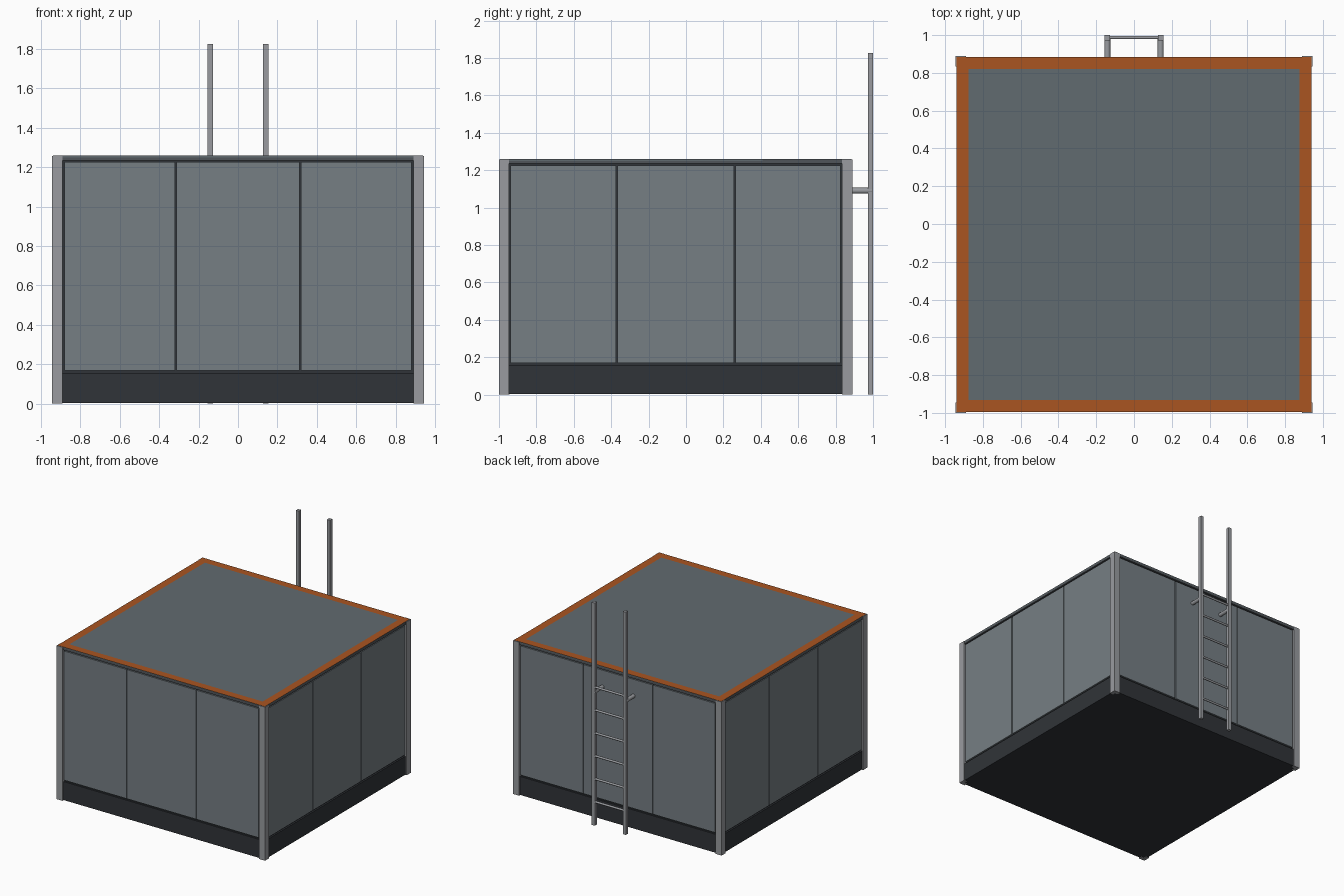
import bpy, bmesh, math
from mathutils import Matrix, Vector

if "Cube" in bpy.data.objects:
    bpy.data.objects.remove(bpy.data.objects["Cube"])

CY = -0.055   # centre of the cabin in y
H = 0.945     # half width at the corner posts


def mat(name, r, g, b):
    m = bpy.data.materials.new(name)
    m.diffuse_color = (r, g, b, 1)
    m.use_nodes = True
    m.node_tree.nodes["Principled BSDF"].inputs["Base Color"].default_value = m.diffuse_color
    return m


PANEL = mat("panel_grey", 0.18, 0.21, 0.23)
DARK = mat("dark_base", 0.03, 0.034, 0.04)
STEEL = mat("steel", 0.32, 0.33, 0.35)
ROOF = mat("roof_grey", 0.12, 0.145, 0.16)
RAIL = mat("rail_grey", 0.08, 0.09, 0.1)
ORANGE = mat("orange", 0.40, 0.09, 0.015)


def finish(bm, name, *mats):
    me = bpy.data.meshes.new(name)
    bm.to_mesh(me)
    bm.free()
    ob = bpy.data.objects.new(name, me)
    bpy.context.collection.objects.link(ob)
    for m in mats:
        me.materials.append(m)
    return ob


def box(name, lo, hi, m, turn=0):
    """Box between two corners, turned about the cabin axis by quarter turns."""
    lo, hi = Vector(lo), Vector(hi)
    bm = bmesh.new()
    bmesh.ops.create_cube(bm, size=1, matrix=Matrix.Translation((lo + hi) / 2)
                          @ Matrix.Diagonal((*(hi - lo), 1)))
    bm.transform(Matrix.Translation((0, CY, 0)) @ Matrix.Rotation(turn * math.pi / 2, 4, 'Z'))
    return finish(bm, name, m)


def rod(name, a, b, r, m, sides=12):
    a, b = Vector(a), Vector(b)
    bm = bmesh.new()
    q = (b - a).to_track_quat('Z', 'Y').to_matrix().to_4x4()
    bmesh.ops.create_cone(bm, cap_ends=True, segments=sides, radius1=r, radius2=r,
                          depth=(b - a).length, matrix=Matrix.Translation((a + b) / 2) @ q)
    for f in bm.faces:
        f.smooth = len(f.verts) == 4
    return finish(bm, name, m)


# dark inner core, visible in the panel gaps
box("core", (-0.922, -0.922, 0.004), (0.922, 0.922, 1.25), DARK)

# four identical walls
for i in range(4):
    box(f"base_skirt_{i}", (-0.89, -0.936, 0.004), (0.89, -0.9, 0.155), DARK, i)
    box(f"top_rail_{i}", (-0.93, -0.94, 1.235), (0.93, -0.9, 1.257), RAIL, i)
    for k, (x0, x1) in enumerate(((-0.882, -0.319), (-0.311, 0.311), (0.319, 0.882))):
        box(f"wall_panel_{i}_{k}", (x0, -0.936, 0.168), (x1, -0.9, 1.226), PANEL, i)
    # angle-iron corner post, two legs
    box(f"corner_post_a_{i}", (-H, -H, 0), (-0.89, -0.915, 1.258), STEEL, i)
    box(f"corner_post_b_{i}", (-H, -0.915, 0), (-0.915, -0.89, 1.258), STEEL, i)

# roof slab with an orange warning border painted on top
roof = box("roof", (-0.94, -0.94, 1.25), (0.94, 0.94, 1.26), ROOF)
roof.data.materials.append(ORANGE)
bm = bmesh.new()
bm.from_mesh(roof.data)
top = max(bm.faces, key=lambda f: f.calc_center_median().z)
for f in bmesh.ops.inset_region(bm, faces=[top], thickness=0.09)["faces"]:
    f.material_index = 1
bm.to_mesh(roof.data)
bm.free()

# ladder at the back: rails, wall brackets and rungs
LX = 0.141
for s, side in ((-1, "left"), (1, "right")):
    box(f"ladder_rail_{side}", (s * LX - 0.014, 0.972 - CY, 0),
        (s * LX + 0.014, 1.0 - CY, 1.825), STEEL)
    rod(f"ladder_bracket_{side}", (s * LX, 0.875, 1.09), (s * LX, 0.995, 1.09), 0.016, STEEL)
for k in range(6):
    z = 0.19 + 0.188 * k
    rod(f"ladder_rung_{k}", (-LX, 0.987, z), (LX, 0.987, z), 0.009, STEEL, 10)
